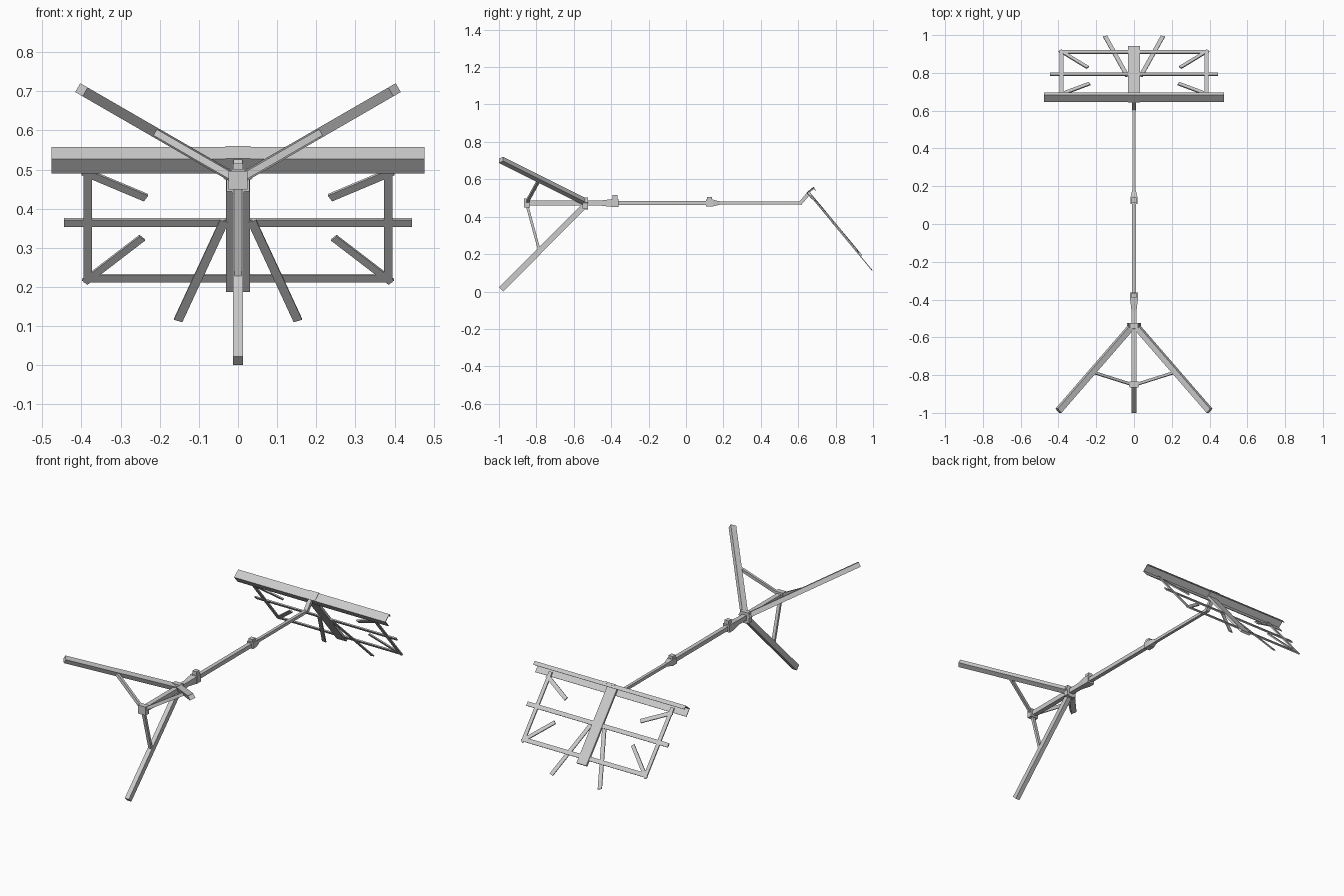
import bpy
import bmesh
import math
from mathutils import Vector, Matrix

cube = bpy.data.objects.get("Cube")
if cube:
    bpy.data.objects.remove(cube, do_unlink=True)

metal = bpy.data.materials.new("grey_metal")
metal.use_nodes = True
GREY = (0.6, 0.6, 0.6, 1)
metal.diffuse_color = GREY
metal.node_tree.nodes["Principled BSDF"].inputs["Base Color"].default_value = GREY


def beam(name, a, b, width, thick, up=(0, 0, 1), taper=1.0):
    """Rectangular bar from a to b; thick is measured along up."""
    a, b, up = Vector(a), Vector(b), Vector(up)
    along = (b - a).normalized()
    side = up.cross(along).normalized()
    up = along.cross(side)
    bm = bmesh.new()
    rings = []
    for p, k in ((a, 1.0), (b, taper)):
        rings.append([bm.verts.new(p + side * (i * width * k / 2) + up * (j * thick * k / 2))
                      for i, j in ((-1, -1), (1, -1), (1, 1), (-1, 1))])
    for n in range(4):
        m = (n + 1) % 4
        bm.faces.new((rings[0][n], rings[0][m], rings[1][m], rings[1][n]))
    bm.faces.new(rings[0][::-1])
    bm.faces.new(rings[1])
    bmesh.ops.recalc_face_normals(bm, faces=bm.faces)
    mesh = bpy.data.meshes.new(name)
    bm.to_mesh(mesh)
    bm.free()
    mesh.materials.append(metal)
    obj = bpy.data.objects.new(name, mesh)
    bpy.context.scene.collection.objects.link(obj)
    return obj


AXIS_Z = 0.473


def pole(name, y0, y1, size, taper=1.0):
    beam(name, (0, y0, AXIS_Z), (0, y1, AXIS_Z), size, size, taper=taper)


# Telescoping pole, lying along y
pole("base_tube", -0.86, -0.40, 0.027)
pole("middle_tube", -0.40, 0.12, 0.023)
pole("upper_tube", 0.12, 0.62, 0.017)
pole("leg_hub", -0.553, -0.525, 0.058)
pole("strut_ring", -0.865, -0.835, 0.048)

# Clamps with tapered collars and knobs
pole("lower_clamp", -0.40, -0.362, 0.042)
pole("lower_collar", -0.40, -0.46, 0.040, 0.68)
pole("upper_clamp", 0.107, 0.146, 0.036)
pole("upper_collar", 0.146, 0.18, 0.034, 0.55)
for label, y, top in (("lower", -0.379, 0.515), ("upper", 0.126, 0.506)):
    beam(label + "_knob", (0, y, AXIS_Z), (0, y, top), 0.026, 0.028, up=(0, 1, 0))

# Tripod: three legs and struts spread about the pole
for n, label in enumerate(("bottom", "left", "right")):
    turn = math.radians(-90 + 120 * n)
    out = Vector((math.cos(turn), 0, math.sin(turn)))

    def spoke(r, y):
        return out * r + Vector((0, y, AXIS_Z))

    normal = out - Vector((0, 1, 0))
    normal = Vector((0, -1, 0)) - out
    beam(label + "_leg", spoke(0.01, -0.538), spoke(0.462, -0.989), 0.026, 0.031, up=normal)
    beam(label + "_strut", spoke(0.012, -0.85), spoke(0.25, -0.785), 0.018, 0.014, up=(0, 1, 0))
    beam(label + "_hinge", spoke(0.0, -0.538), spoke(0.034, -0.538), 0.03, 0.026, up=(0, 1, 0))

# Tilted desk frame: s runs down the desk, h stands off its face
ORIGIN = Vector((0, 0.655, 0.53))
DOWN = Vector((0, 0.64, -0.77)).normalized()
FACE = Vector((0, 0.77, 0.64)).normalized()


def desk(x, s, h=0.0):
    return ORIGIN + Vector((x, 0, 0)) + DOWN * s + FACE * h


def bar(name, a, b, width, thick=0.007):
    beam(name, desk(*a), desk(*b), width, thick, up=FACE)


# Bent neck joining pole and desk
beam("neck", (0, 0.608, 0.468), desk(0, 0.005, -0.004), 0.022, 0.019)

# Desk rods
bar("centre_bar", (0, 0.0), (0, 0.441), 0.062, 0.013)
bar("middle_rail", (-0.445, 0.215), (0.445, 0.215), 0.023)
bar("end_rail", (-0.39, 0.400), (0.39, 0.400), 0.023)
for side, label in ((1, "left"), (-1, "right")):
    bar(label + "_upright", (side * 0.384, 0.02), (side * 0.384, 0.412), 0.021)
    bar(label + "_near_brace", (side * 0.395, 0.045), (side * 0.235, 0.135, 0.003), 0.022)
    bar(label + "_far_brace", (side * 0.392, 0.412), (side * 0.245, 0.268, 0.003), 0.020)
    bar(label + "_page_arm", (side * 0.035, 0.205, -0.005), (side * 0.153, 0.536, -0.005), 0.023, 0.005)

# Channel-shaped ledge: floor, back flange and front lip
X = 0.476
beam("ledge_floor", desk(-X, -0.002, 0.014), desk(X, -0.002, 0.014), 0.004, 0.048, up=FACE)
beam("ledge_flange", desk(-X, 0.020, -0.008), desk(X, 0.020, -0.008), 0.046, 0.004, up=FACE)
beam("ledge_lip", desk(-X, 0.007, 0.036), desk(X, 0.007, 0.036), 0.020, 0.004, up=FACE)
beam("ledge_bracket", desk(-0.032, -0.001, 0.015), desk(0.032, -0.001, 0.015), 0.010, 0.050, up=FACE)
